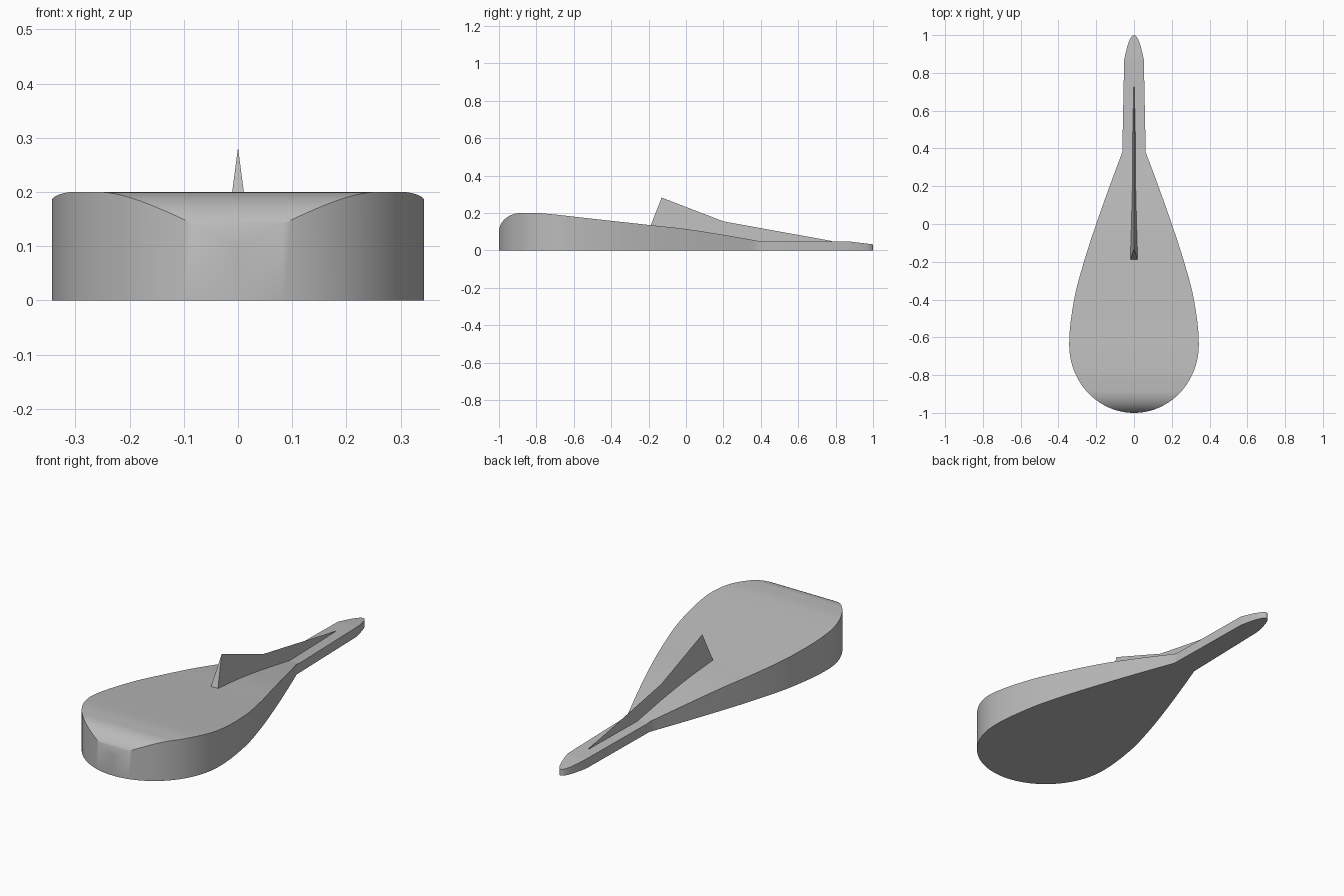
import bpy, bmesh, math

cube = bpy.data.objects.get("Cube")
if cube:
    bpy.data.objects.remove(cube, do_unlink=True)

grey = bpy.data.materials.new("light grey")
grey.use_nodes = True
grey.diffuse_color = (0.5, 0.5, 0.5, 1)
grey.node_tree.nodes["Principled BSDF"].inputs["Base Color"].default_value = grey.diffuse_color

FRONT, WIDEST, NECK, TIP, BACK = -1.0, -0.64, 0.38, 0.87, 1.0
MAX_W = 0.343


def spline(points, y):
    """Smooth curve through evenly or unevenly spaced (y, value) points."""
    n = len(points)
    i = max(k for k in range(n - 1) if points[k][0] <= y or k == 0)

    def slope(k):
        a, b = points[max(k - 1, 0)], points[min(k + 1, n - 1)]
        return (b[1] - a[1]) / (b[0] - a[0])
    (y0, v0), (y1, v1) = points[i], points[i + 1]
    h = y1 - y0
    t = (y - y0) / h
    return ((2*t**3 - 3*t**2 + 1) * v0 + (t**3 - 2*t**2 + t) * h * slope(i)
            + (3*t**2 - 2*t**3) * v1 + (t**3 - t**2) * h * slope(i + 1))


FLANK = [(-0.84, 0.314), (WIDEST, MAX_W), (-0.4, 0.317), (-0.2, 0.265),
         (0, 0.2), (0.2, 0.129), (NECK, 0.062)]
DECK = [(-0.88, 0.2), (-0.78, 0.199), (-0.5, 0.169), (-0.2, 0.136),
        (0, 0.114), (0.2, 0.083), (0.4, 0.048)]


def half_width(y):
    if y < WIDEST:
        return MAX_W * math.sqrt(max(0, 1 - ((WIDEST - y) / (WIDEST - FRONT))**2))
    if y < NECK:
        return spline(FLANK, y)
    if y <= TIP:
        return 0.062 - 0.01 * (y - NECK) / (TIP - NECK)
    return 0.052 * math.sqrt(max(0, (BACK - y) / (BACK - TIP)))


def top_height(y):
    if y < -0.88:
        return 0.1 + 0.1 * math.sqrt(max(0, 1 - ((-0.88 - y) / 0.12)**2))
    if y < 0.4:
        return spline(DECK, y)
    return 0.048 if y <= TIP else 0.048 - 0.016 * (y - TIP) / (BACK - TIP)


def finish(name, bm):
    bmesh.ops.recalc_face_normals(bm, faces=bm.faces)
    mesh = bpy.data.meshes.new(name)
    bm.to_mesh(mesh)
    bm.free()
    mesh.materials.append(grey)
    obj = bpy.data.objects.new(name, mesh)
    bpy.context.collection.objects.link(obj)
    bpy.ops.object.select_all(action='DESELECT')
    obj.select_set(True)
    bpy.context.view_layer.objects.active = obj
    return obj


# Paddle-shaped body: box sections lofted from the round front to the thin tip
stations = [WIDEST + (FRONT - WIDEST) * math.cos(math.pi / 2 * i / 32) for i in range(32)]
stations += [WIDEST + (NECK - WIDEST) * i / 32 for i in range(33)]
stations += [0.4]
stations += [TIP + (BACK - TIP) * math.sin(math.pi / 2 * i / 12) for i in range(13)]

bm = bmesh.new()
rings = []
for y in stations:
    w, z = half_width(y), top_height(y)
    rings.append([bm.verts.new(p) for p in
                  ((-w, y, 0), (w, y, 0), (w, y, z), (-w, y, z))])
for a, b in zip(rings, rings[1:]):
    for k in range(4):
        m = (k + 1) % 4
        bm.faces.new((a[k], a[m], b[m], b[k]))
bmesh.ops.remove_doubles(bm, verts=bm.verts, dist=1e-5)
finish("body", bm)
bpy.ops.object.shade_smooth_by_angle(angle=math.radians(30))

# Thin ridge fin: sharp crest, narrowing to a point along the neck
bm = bmesh.new()
crest = [bm.verts.new(p) for p in ((0, -0.13, 0.282), (0, 0.2, 0.155), (0, 0.78, 0.05))]
sides = []
for s in (-1, 1):
    base = [bm.verts.new(p) for p in ((s * 0.02, -0.19, 0.13), (s * 0.014, 0.2, 0.04),
                                      (0, 0.78, 0.03))]
    sides.append(base)
    for k in range(2):
        bm.faces.new((base[k], base[k + 1], crest[k + 1], crest[k]))
left, right = sides
bm.faces.new((left[0], right[0], crest[0]))
for k in range(2):
    bm.faces.new((left[k], right[k], right[k + 1], left[k + 1]))
bmesh.ops.remove_doubles(bm, verts=bm.verts, dist=1e-5)
finish("fin", bm)
